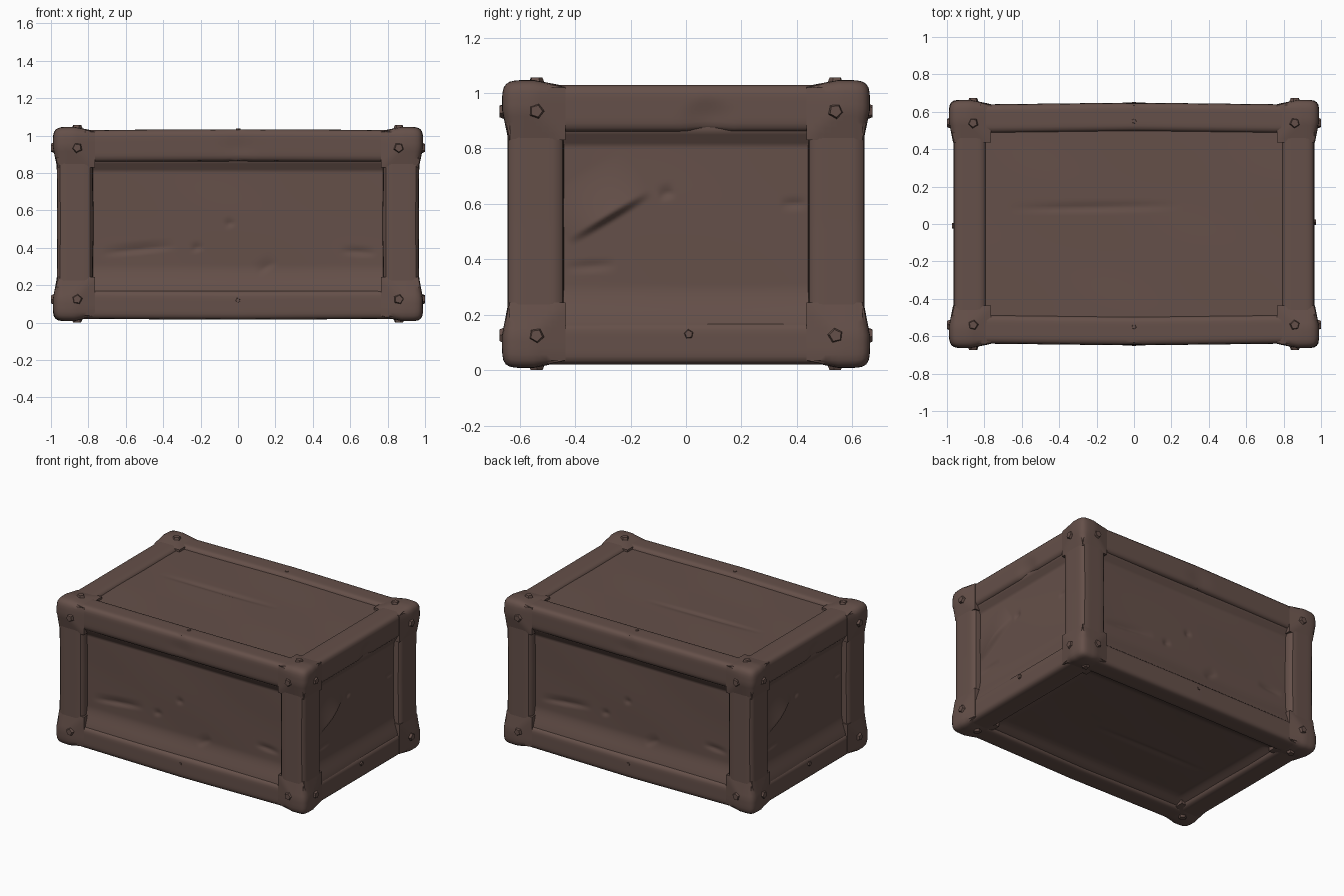
import bpy, bmesh, math, random
from mathutils import Vector

if "Cube" in bpy.data.objects:
    bpy.data.objects.remove(bpy.data.objects["Cube"])

random.seed(4)
wood = bpy.data.materials.new("dark brown wood")
wood.diffuse_color = (0.13, 0.08, 0.067, 1)
wood.use_nodes = True
wood.node_tree.nodes["Principled BSDF"].inputs["Base Color"].default_value = wood.diffuse_color
wood.roughness = 0.8


def finish(name, bm, angle=35):
    bmesh.ops.recalc_face_normals(bm, faces=bm.faces)
    me = bpy.data.meshes.new(name)
    bm.to_mesh(me)
    bm.free()
    ob = bpy.data.objects.new(name, me)
    me.materials.append(wood)
    bpy.context.collection.objects.link(ob)
    bpy.ops.object.select_all(action='DESELECT')
    bpy.context.view_layer.objects.active = ob
    ob.select_set(True)
    bpy.ops.object.shade_smooth_by_angle(angle=math.radians(angle))
    return ob


# rounded beam along one axis, bowed outward, with dents (point, radius, depth)
def beam(name, axis, centre, half, bow, dents=(), p=6, n=40, m=40):
    b, c = [k for k in range(3) if k != axis]
    bm = bmesh.new()
    rings = []
    for j in range(m + 1):
        t = 2 * j / m - 1
        ring = []
        for i in range(n):
            a = 2 * math.pi * (i + 0.5) / n
            ca, sa = math.cos(a), math.sin(a)
            r = (abs(ca) ** p + abs(sa) ** p) ** (-1 / p)
            co = Vector(centre)
            co[axis] += half[axis] * t
            co[b] += half[b] * r * ca
            co[c] += half[c] * r * sa
            co += Vector(bow) * (1 - abs(t))
            inward = Vector(centre) - co
            inward[axis] = 0
            for point, radius, depth in dents:
                w = max(0, 1 - (co - Vector(point)).length / radius)
                co += inward.normalized() * depth * w
            ring.append(bm.verts.new(co))
        rings.append(ring)
    for r0, r1 in zip(rings, rings[1:]):
        for i in range(n):
            k = (i + 1) % n
            bm.faces.new((r0[i], r0[k], r1[k], r1[i]))
    bm.faces.new(rings[0])
    bm.faces.new(rings[-1])
    finish(name, bm)


# panel sheet with gouges (start, end, width, depth): steep lower lip, fading upward
def panel(name, place, u0, u1, v0, v1, depth, gouges, nu=120, nv=80):
    bm = bmesh.new()
    grid = []
    for j in range(nv + 1):
        v = v0 + (v1 - v0) * j / nv
        row = []
        for i in range(nu + 1):
            u = u0 + (u1 - u0) * i / nu
            d = depth(u, v) + 0.002 * math.sin(5 * u + 3 * v) * math.sin(9 * v)
            for (ax, ay), (bx, by), width, deep in gouges:
                dx, dy = bx - ax, by - ay
                ln = math.hypot(dx, dy)
                s = ((u - ax) * dx + (v - ay) * dy) / ln / ln
                h = ((v - ay) * dx - (u - ax) * dy) / ln
                lip = 0.025
                if 0 < s < 1 and -lip < h < width:
                    fade = (1 - h / width) ** 1.5 if h > 0 else 1 + h / lip
                    d += deep * math.sin(math.pi * s) * fade
            row.append(bm.verts.new(place(u, v, d)))
        grid.append(row)
    for r0, r1 in zip(grid, grid[1:]):
        for i in range(nu):
            bm.faces.new((r0[i], r0[i + 1], r1[i + 1], r1[i]))
    ob = finish(name, bm, 50)
    # turn the sheet to face outward
    me = ob.data
    f = me.polygons[0]
    if f.normal.dot(f.center - Vector((0, 0, 0.53))) < 0:
        me.flip_normals()


def ease(x):
    x = min(1, max(0, x))
    return x * x * (3 - 2 * x)


# wall panels: deepest in the middle, flaring to the bottom beam and sloping out to the top beam
def wall_depth(u, v):
    return 0.005 + 0.042 * ease((v - 0.13) / 0.18) - 0.03 * min(1, max(0, (v - 0.81) / 0.05))


# underside is a shallow bowl
def base_depth(u, v):
    return 0.012 + 0.04 * ease(min((0.84 - abs(u)) / 0.12, (0.52 - abs(v)) / 0.12))


long_cuts = [((-0.73, 0.37), (-0.33, 0.41), 0.05, 0.012),
             ((0.55, 0.385), (0.74, 0.37), 0.04, 0.01),
             ((-0.25, 0.39), (-0.19, 0.41), 0.04, 0.01),
             ((0.1, 0.26), (0.2, 0.33), 0.06, 0.008),
             ((-0.07, 0.52), (-0.02, 0.54), 0.04, 0.01)]
side_cuts = [((-0.43, 0.47), (-0.13, 0.65), 0.18, -0.03),
             ((-0.1, 0.63), (-0.04, 0.645), 0.04, 0.01),
             ((0.34, 0.60), (0.44, 0.60), 0.03, 0.008),
             ((-0.44, 0.37), (-0.25, 0.38), 0.03, 0.008)]
top_cuts = [((-0.67, 0.08), (0.25, 0.095), 0.04, 0.01)]
panel("front_panel", lambda u, v, d: (u, -0.635 + d, v), -0.84, 0.84, 0.1, 0.9, wall_depth, long_cuts)
panel("back_panel", lambda u, v, d: (-u, 0.635 - d, v), -0.84, 0.84, 0.1, 0.9, wall_depth, long_cuts)
panel("right_panel", lambda u, v, d: (0.963 - d, u, v), -0.5, 0.5, 0.1, 0.9, wall_depth, side_cuts)
panel("left_panel", lambda u, v, d: (-0.963 + d, -u, v), -0.5, 0.5, 0.1, 0.9, wall_depth, side_cuts)
panel("lid_panel", lambda u, v, d: (u, v, 1.025 - d), -0.88, 0.88, -0.56, 0.56, lambda u, v: 0.014, top_cuts)
panel("base_panel", lambda u, v, d: (u, -v, 0.02 + d), -0.88, 0.88, -0.56, 0.56, base_depth, top_cuts)

# corner posts, and the long and short beams around lid and base
for sx in (-1, 1):
    for sy in (-1, 1):
        beam("corner_post", 2, (0.873 * sx, 0.543 * sy, 0.53), (0.097, 0.102, 0.42), (-0.003 * sx, 0, 0), p=7)
for s in (-1, 1):
    for name, z, hz, up in (("lid", 0.944, 0.086, 1), ("base", 0.097, 0.077, -1)):
        nick = [((0, 0.66 * s, 0.93), 0.1, 0.008)] if up > 0 else []
        chip = [((0.99 * s, 0.08 * s, 0.89), 0.1, 0.02)] if up > 0 else []
        beam(name + "_long_beam", 0, (0, 0.562 * s, z), (0.85, 0.077, hz), (0, 0.01 * s, 0.004 * up), nick)
        beam(name + "_short_beam", 1, (0.877 * s, 0, z), (0.087, 0.5, hz), (0, 0, 0), chip)


# corner cap: rounded on its outer edges, square and slightly pinched where it meets the beams
def cap(sx, sy, top):
    inner = (0.765 * sx, 0.435 * sy, 0.83 if top else 0.245)
    outer = (0.990 * sx, 0.664 * sy, 1.047 if top else 0.008)
    p = random.uniform(4.5, 6)
    bm = bmesh.new()
    bmesh.ops.create_cube(bm, size=2)
    bmesh.ops.subdivide_edges(bm, edges=bm.edges, cuts=9, use_grid_fill=True)
    for v in bm.verts:
        s = v.co.copy()
        q = [max(0, c) for c in s]
        norm = sum(c ** p for c in q) ** (1 / p)
        for k in range(3):
            # outer faces dip toward the cap's open ends
            dip = 0.1 * max(max(0, -s[j]) for j in range(3) if j != k)
            t = s[k] if s[k] <= 0 else s[k] * max(q) / norm * (1 - 2 * dip * (s[k] > 0.9))
            v.co[k] = inner[k] + (outer[k] - inner[k]) * (t + 1) / 2
    finish("corner_cap", bm, 50)


# faceted nail head pointing outward along one axis
def nail(tip, axis, sign, radius=0.034, tall=0.03):
    bm = bmesh.new()
    bmesh.ops.create_cone(bm, cap_ends=True, segments=5, radius1=radius,
                          radius2=radius * 0.65, depth=tall)
    turn = Vector([sign if k == axis else 0 for k in range(3)])
    q = Vector((0, 0, 1)).rotation_difference(turn)
    spin = random.uniform(0, 6)
    for v in bm.verts:
        x, y, z = v.co
        x, y = x * math.cos(spin) - y * math.sin(spin), x * math.sin(spin) + y * math.cos(spin)
        v.co = q @ Vector((x, y, z - tall / 2)) + Vector(tip)
    finish("nail_head", bm, 20)


for sx in (-1, 1):
    for sy in (-1, 1):
        for top in (False, True):
            cap(sx, sy, top)
            z = 0.935 if top else 0.125
            nail((sx, 0.54 * sy, z), 0, sx)
            nail((0.86 * sx, 0.673 * sy, z), 1, sy)
            nail((0.86 * sx, 0.54 * sy, 1.056 if top else 0.0), 2, 1 if top else -1)

# small nails in the middle of the beams
for s in (-1, 1):
    nail((0, 0.653 * s, 0.12), 1, s, 0.018, 0.02)
    nail((0.972 * s, 0.01 * s, 0.13), 0, s, 0.022, 0.02)
    nail((0, 0.55 * s, 1.038), 2, 1, 0.018, 0.02)
